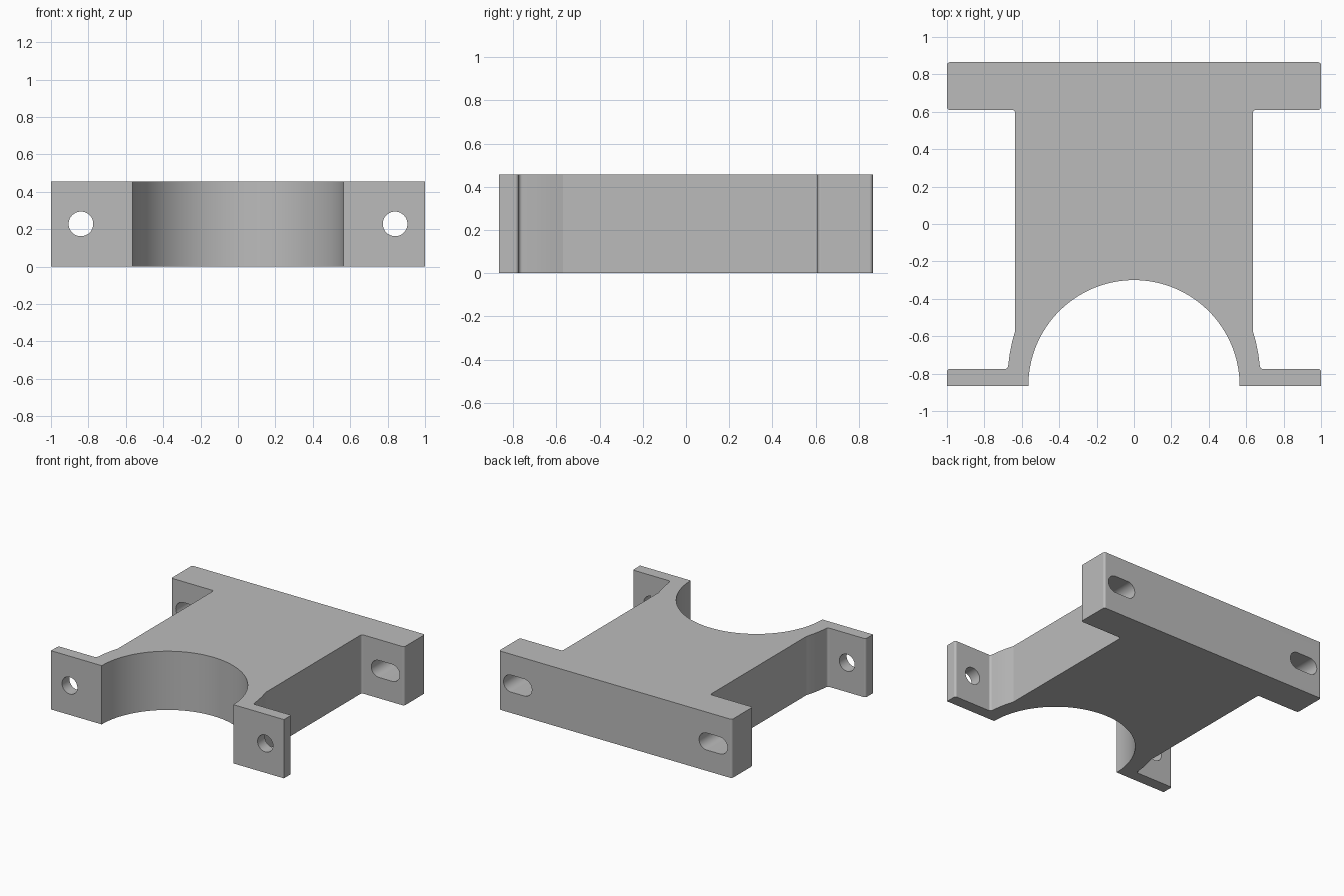
import bpy, bmesh
from math import sin, cos, pi, radians
from mathutils import Vector

cube = bpy.data.objects.get("Cube")
if cube:
    bpy.data.objects.remove(cube, do_unlink=True)

HEIGHT = 0.456
FRONT, BACK = -0.865, 0.865
BORE = 0.565

grey = bpy.data.materials.new("plain grey")
grey.use_nodes = True
colour = (0.5, 0.5, 0.5, 1)
grey.diffuse_color = colour
grey.node_tree.nodes["Principled BSDF"].inputs["Base Color"].default_value = colour


def extrude_outline(name, outline, depth, to_world):
    """Solid made by extruding a closed 2D outline."""
    bm = bmesh.new()
    face = bm.faces.new([bm.verts.new(to_world(u, v, 0)) for u, v in outline])
    moved = bmesh.ops.extrude_face_region(bm, geom=[face])["geom"]
    shift = to_world(0, 0, depth) - to_world(0, 0, 0)
    bmesh.ops.translate(bm, vec=shift, verts=[g for g in moved if isinstance(g, bmesh.types.BMVert)])
    bmesh.ops.recalc_face_normals(bm, faces=bm.faces)
    mesh = bpy.data.meshes.new(name)
    bm.to_mesh(mesh)
    bm.free()
    mesh.materials.append(grey)
    obj = bpy.data.objects.new(name, mesh)
    bpy.context.collection.objects.link(obj)
    return obj


def rounded(corners, steps=8):
    """Replace each corner (x, y, radius) with a fillet."""
    points = []
    for i, (x, y, r) in enumerate(corners):
        p = Vector((x, y))
        if not r:
            points.append(p)
            continue
        u = (Vector(corners[i - 1][:2]) - p).normalized()
        v = (Vector(corners[i + 1][:2]) - p).normalized()
        for k in range(steps + 1):
            a = pi / 2 * k / steps
            points.append(p + r * ((1 - sin(a)) * u + (1 - cos(a)) * v))
    return points


# Right half of the plan outline, from the bore mouth round to the back
R = 0.016
half = rounded([
    (BORE, FRONT, 0), (1, FRONT, 0), (1, -0.775, R), (0.675, -0.775, R),
    (0.672, -0.75, 0), (0.664, -0.69, 0), (0.652, -0.63, 0), (0.635, -0.57, 0),
    (0.635, 0.61, R), (1, 0.61, R), (1, BACK, R), (0, BACK, 0)])[:-1]
mirrored = [Vector((-p.x, p.y)) for p in reversed(half)]
N = 64
bore = [Vector((-BORE * cos(pi * k / N), FRONT + BORE * sin(pi * k / N))) for k in range(1, N)]
bracket = extrude_outline("saddle_bracket", half + mirrored + bore, HEIGHT,
                          lambda u, v, d: Vector((u, v, d)))


def slot(cx, r, stretch, n=16):
    """Outline of a slot; no stretch gives a round hole."""
    pts = []
    for side in (1, -1):
        for k in range(n + (1 if stretch else 0)):
            a = -pi / 2 + pi * k / n
            pts.append((cx + side * (stretch + r * cos(a)), HEIGHT / 2 + side * r * sin(a)))
    return pts


# Round front holes and slotted back holes, both sides
bpy.context.view_layer.objects.active = bracket
bracket.select_set(True)
for cx in (-0.84, 0.84):
    for y, stretch in ((-0.95, 0), (0.5, 0.056)):
        cutter = extrude_outline("hole_cutter", slot(cx, 0.066, stretch), 0.45,
                                 lambda u, v, d: Vector((u, y + d, v)))
        cutter.hide_render = True
        mod = bracket.modifiers.new("hole", "BOOLEAN")
        mod.operation = "DIFFERENCE"
        mod.solver = "EXACT"
        mod.object = cutter
        bpy.ops.object.modifier_apply(modifier=mod.name)
        bpy.data.objects.remove(cutter, do_unlink=True)

# Smooth curved walls, crisp edges
bpy.ops.object.shade_smooth_by_angle(angle=radians(14))
weighted = bracket.modifiers.new("flat_walls", "WEIGHTED_NORMAL")
weighted.keep_sharp = True
